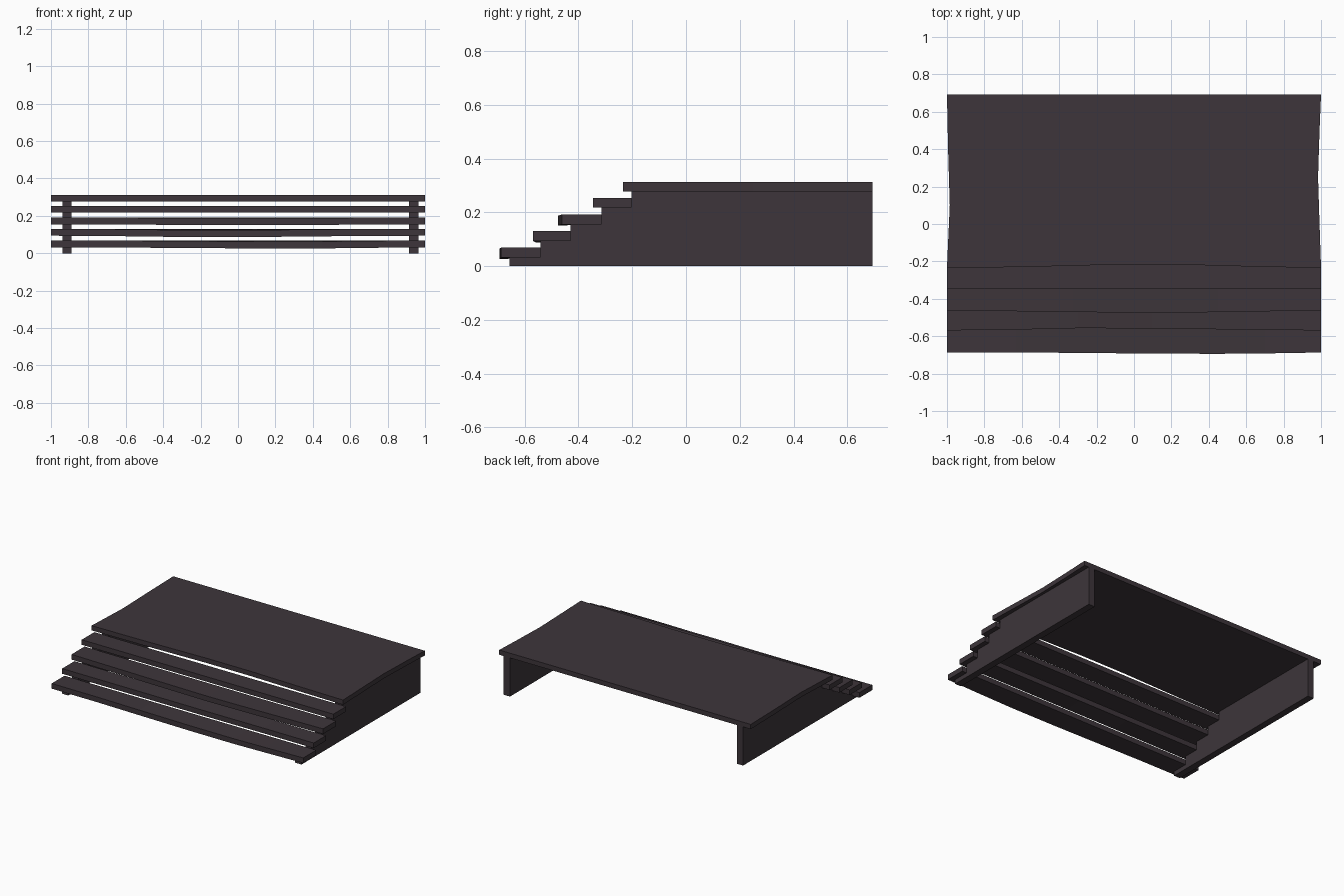
import bpy, bmesh

if "Cube" in bpy.data.objects:
    bpy.data.objects.remove(bpy.data.objects["Cube"])

wood = bpy.data.materials.new("dark stained wood")
wood.diffuse_color = (0.047, 0.036, 0.043, 1)
wood.use_nodes = True
wood.node_tree.nodes["Principled BSDF"].inputs["Base Color"].default_value = wood.diffuse_color


def finish(bm, name):
    bmesh.ops.recalc_face_normals(bm, faces=bm.faces[:])
    me = bpy.data.meshes.new(name)
    bm.to_mesh(me)
    bm.free()
    me.materials.append(wood)
    ob = bpy.data.objects.new(name, me)
    bpy.context.collection.objects.link(ob)
    return ob


def board(name, z0, z1, sections):
    """Board swept along x; each section is (front x, back x, front y, back y, front sag)."""
    bm = bmesh.new()
    rings = []
    for xf, xb, yf, yb, sag in sections:
        rings.append([bm.verts.new(p) for p in (
            (xf, yf, z0 - sag), (xb, yb, z0), (xb, yb, z1), (xf, yf, z1 - sag))])
    for a, b in zip(rings, rings[1:]):
        for i in range(4):
            j = (i + 1) % 4
            bm.faces.new((a[i], a[j], b[j], b[i]))
    bm.faces.new(rings[0])
    bm.faces.new(rings[-1])
    return finish(bm, name)


# Worn treads: z range, front y, back y, then (x, y shift, sag) along the front edge
treads = [
    (0.032, 0.069, -0.687, -0.541, [(-0.63, 0, 0.001), (-0.3, -0.002, 0.004), (0.1, -0.006, 0.006),
                                    (0.45, -0.007, 0.006), (0.7, -0.005, 0.003)]),
    (0.094, 0.131, -0.569, -0.430, [(-0.6, 0.005, 0.003), (-0.3, 0.012, 0.007), (0.1, 0.011, 0.007),
                                    (0.6, 0.004, 0.002)]),
    (0.155, 0.192, -0.462, -0.314, [(-0.33, -0.008, 0.003), (0.1, -0.014, 0.004), (0.45, -0.009, 0.003)]),
    (0.217, 0.253, -0.346, -0.203, []),
]
for n, (z0, z1, yf, yb, wear) in enumerate(treads, 1):
    pts = [(-1, 0, 0)] + wear + [(1, 0, 0)]
    board(f"tread_{n}", z0, z1, [(x, x, yf + dy, yb, s) for x, dy, s in pts])

# Platform deck with slightly hollowed ends and front edge
bm = bmesh.new()
outline = [(-1, -0.235), (-0.6, -0.23), (-0.1, -0.217), (0.25, -0.217), (0.65, -0.228), (1, -0.235),
           (0.992, 0.0), (0.984, 0.25), (0.992, 0.5), (1, 0.693),
           (-1, 0.693), (-0.994, 0.4), (-0.985, 0.1), (-0.994, -0.1)]
face = bm.faces.new([bm.verts.new((x, y, 0.278)) for x, y in outline])
ext = bmesh.ops.extrude_face_region(bm, geom=[face])
bmesh.ops.translate(bm, vec=(0, 0, 0.034),
                    verts=[v for v in ext["geom"] if isinstance(v, bmesh.types.BMVert)])
finish(bm, "platform_deck")

# Stepped side panels carrying the treads and deck
profile = [(0.693, 0), (-0.656, 0), (-0.656, 0.032)]
for (_, _, _, yb, _), top in zip(treads, (0.094, 0.155, 0.217, 0.278)):
    profile += [(yb, profile[-1][1]), (yb, top)]
profile.append((0.693, 0.278))
for name, x0, x1 in (("left_side_panel", -0.939, -0.890), ("right_side_panel", 0.914, 0.964)):
    bm = bmesh.new()
    face = bm.faces.new([bm.verts.new((x0, y, z)) for y, z in profile])
    ext = bmesh.ops.extrude_face_region(bm, geom=[face])
    bmesh.ops.translate(bm, vec=(x1 - x0, 0, 0),
                        verts=[v for v in ext["geom"] if isinstance(v, bmesh.types.BMVert)])
    finish(bm, name)
